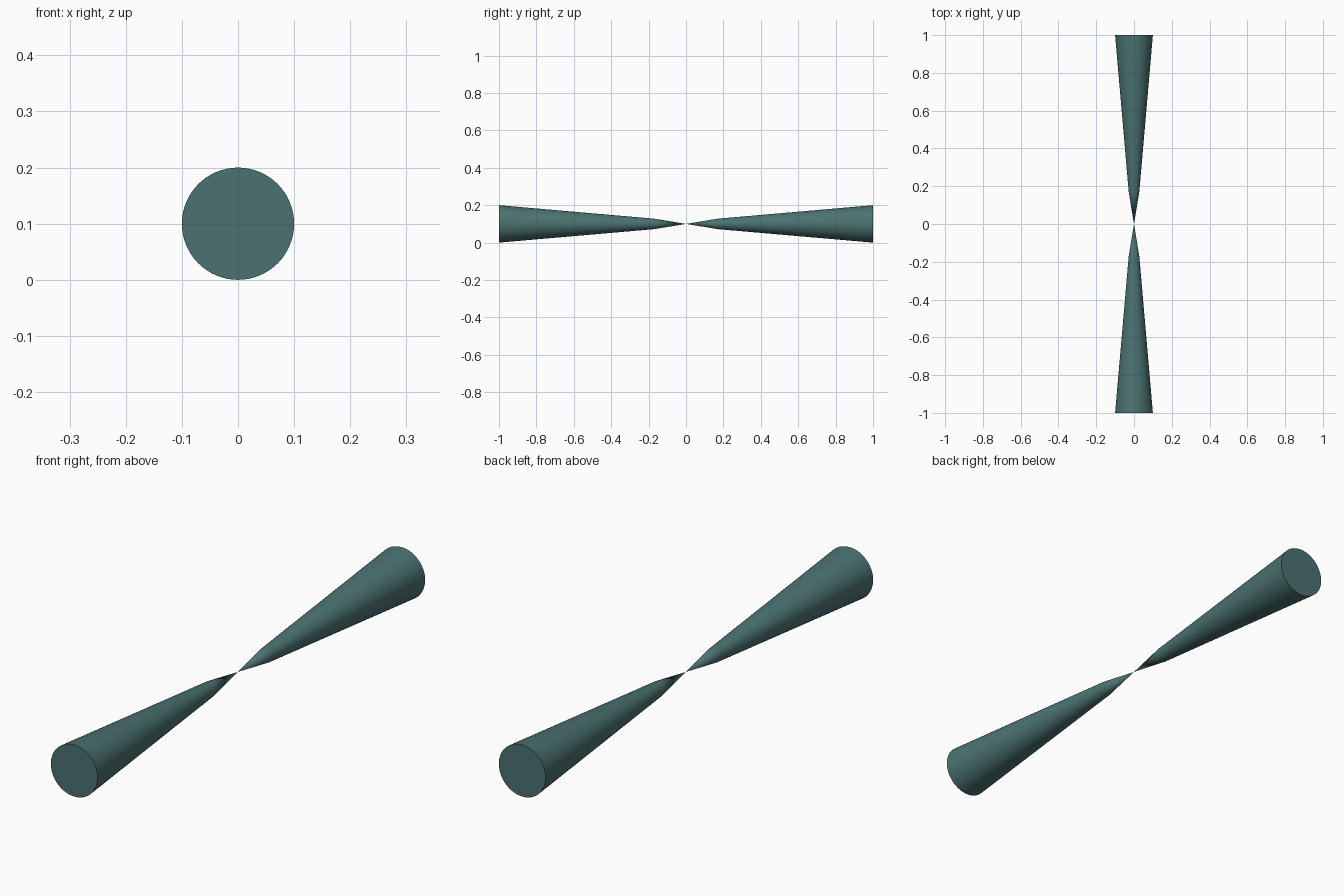
import bpy, bmesh, math

if "Cube" in bpy.data.objects:
    bpy.data.objects.remove(bpy.data.objects["Cube"])

SIDES = 64
AXIS_Z = 0.1
# (distance from centre, radius) from the sharp tip to the flat butt end
PROFILE = [(0.17, 0.028), (1.0, 0.1)]

mat = bpy.data.materials.new("teal")
mat.diffuse_color = (0.07, 0.17, 0.165, 1)
mat.use_nodes = True
mat.node_tree.nodes["Principled BSDF"].inputs["Base Color"].default_value = mat.diffuse_color


def tapered_rod(name, side):
    """Pointed rod along y, flat cap at the outer end."""
    bm = bmesh.new()
    tip = bm.verts.new((0, 0, AXIS_Z))
    rings = []
    for y, r in PROFILE:
        rings.append([bm.verts.new((r * math.cos(a), side * y, AXIS_Z + r * math.sin(a)))
                      for a in (2 * math.pi * i / SIDES for i in range(SIDES))])
    for i in range(SIDES):
        j = (i + 1) % SIDES
        bm.faces.new((tip, rings[0][i], rings[0][j]))
        bm.faces.new((rings[0][i], rings[1][i], rings[1][j], rings[0][j]))
    bm.faces.new(rings[1])
    bmesh.ops.recalc_face_normals(bm, faces=bm.faces)
    me = bpy.data.meshes.new(name)
    bm.to_mesh(me)
    bm.free()
    me.materials.append(mat)
    ob = bpy.data.objects.new(name, me)
    bpy.context.collection.objects.link(ob)
    bpy.ops.object.select_all(action='DESELECT')
    ob.select_set(True)
    bpy.context.view_layer.objects.active = ob
    bpy.ops.object.shade_smooth_by_angle(angle=math.radians(30))
    return ob


# Two rods meeting point to point
tapered_rod("front_rod", -1)
tapered_rod("back_rod", 1)
